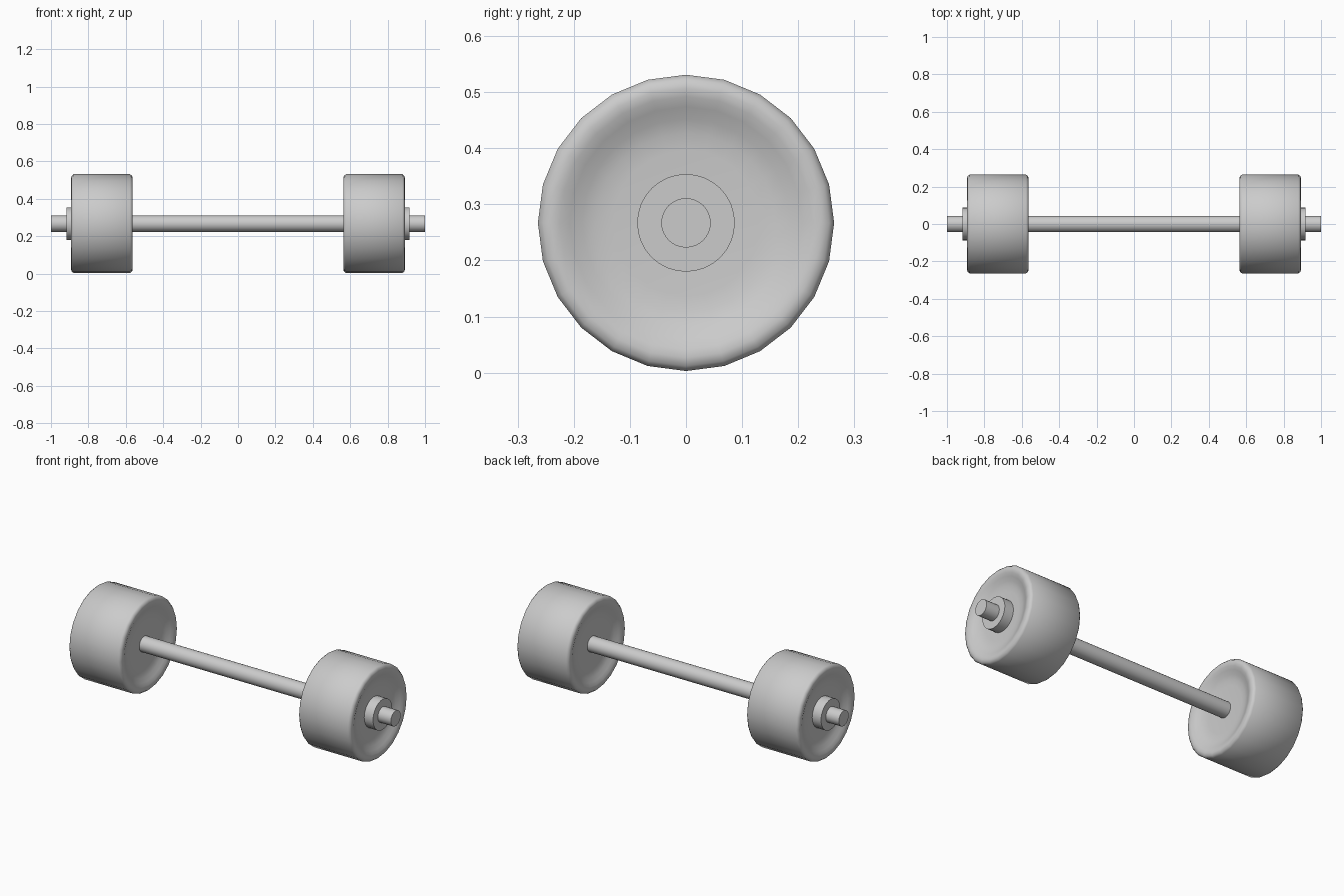
import bpy, bmesh
from math import sin, cos, pi, radians

if "Cube" in bpy.data.objects:
    bpy.data.objects.remove(bpy.data.objects["Cube"])

AXIS_Z = 0.267


def lathe(name, profile, sides, sharp):
    """Spin (x, radius) points round the x axis and cap both ends."""
    bm = bmesh.new()
    rings = []
    for x, r in profile:
        rings.append([bm.verts.new((x, r * sin(2 * pi * i / sides),
                                    AXIS_Z + r * cos(2 * pi * i / sides)))
                      for i in range(sides)])
    for a, b in zip(rings, rings[1:]):
        for i in range(sides):
            j = (i + 1) % sides
            bm.faces.new((a[i], a[j], b[j], b[i]))
    bm.faces.new(rings[0])
    bm.faces.new(rings[-1])
    bmesh.ops.recalc_face_normals(bm, faces=bm.faces)
    mesh = bpy.data.meshes.new(name)
    bm.to_mesh(mesh)
    bm.free()
    obj = bpy.data.objects.new(name, mesh)
    bpy.context.collection.objects.link(obj)
    bpy.ops.object.select_all(action='DESELECT')
    obj.select_set(True)
    bpy.context.view_layer.objects.active = obj
    bpy.ops.object.shade_smooth_by_angle(angle=radians(sharp))
    return obj


# Bar running the full length
lathe("bar", [(-1, 0.044), (1, 0.044)], 32, 30)

# Dished weight face: (depth below rim, radius), from hub to outer edge
dish = [(0.032, 0.13), (0.029, 0.16), (0.022, 0.185), (0.011, 0.207),
        (0.003, 0.225), (0.0, 0.24), (0.003, 0.255), (0.014, 0.264)]
INNER, OUTER = 0.563, 0.893

for side, s in (("left", -1), ("right", 1)):
    # Weight with the same dish on both faces
    profile = [(s * (INNER + d), r) for d, r in dish]
    profile += [(s * (OUTER - d), r) for d, r in reversed(dish)]
    lathe(side + "_weight", profile, 24, 60)

    # Collar holding the weight on the bar
    lathe(side + "_collar", [(s * 0.84, 0.087), (s * 0.917, 0.087)], 32, 30)
